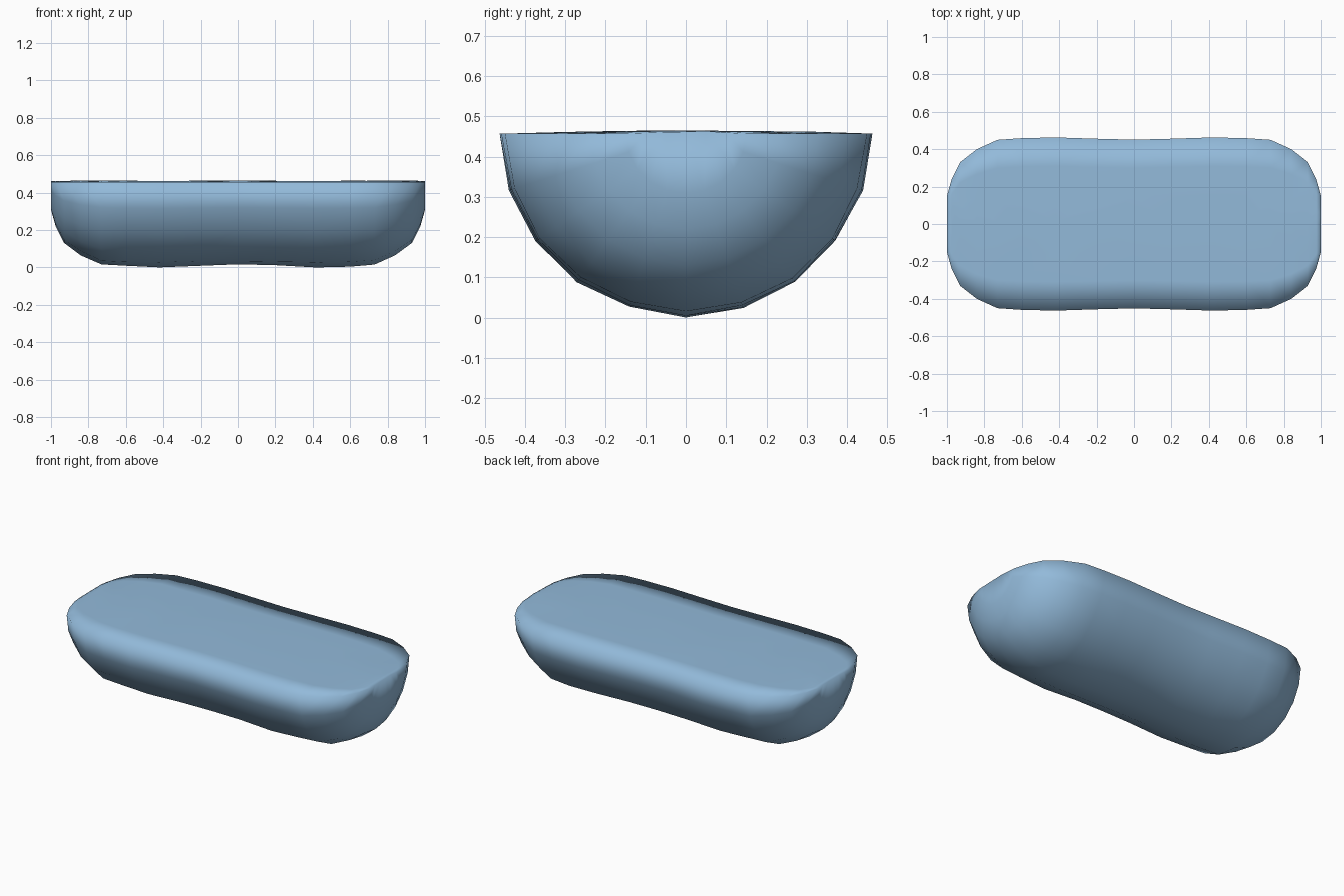
import bpy
import bmesh
import math
import random

random.seed(4)
cube = bpy.data.objects.get("Cube")
if cube:
    bpy.data.objects.remove(cube, do_unlink=True)

# Flat colour
blue = bpy.data.materials.new("soft_blue")
blue.use_nodes = True
colour = (0.29, 0.49, 0.70, 1)
blue.diffuse_color = colour
bsdf = blue.node_tree.nodes["Principled BSDF"]
bsdf.inputs["Base Color"].default_value = colour
bsdf.inputs["Roughness"].default_value = 0.7

RIM = 0.457
ARC = 10      # sides of the rounded underside
ACROSS = 6    # spans across the flat top
# Half outline: distance along the body, radius
half = [(0, 0.451), (0.2, 0.456), (0.42, 0.463), (0.6, 0.459), (0.73, 0.45),
        (0.84, 0.40), (0.93, 0.33), (0.975, 0.24), (1.0, 0.15)]
outline = [(-x, r) for x, r in reversed(half[1:])] + half


def section(bm, x, r):
    """One closed ring: a half-round underside and a barely crowned top."""
    ring = []
    for i in range(ARC + 1):
        a = math.pi * i / ARC
        rr = r - random.uniform(0, 0.006) * (0 < i < ARC and abs(x) < 0.9)
        ring.append(bm.verts.new((x, rr * math.cos(a), RIM * (1 - rr * math.sin(a) / 0.463))))
    for i in range(1, ACROSS):
        t = 2 * i / ACROSS - 1
        crown = 0.006 * (1 - t * t) + random.uniform(-0.002, 0.002)
        ring.append(bm.verts.new((x, r * t, RIM + crown)))
    return ring


# Half-capsule body, lofted along its length
bm = bmesh.new()
rings = [section(bm, x, r) for x, r in outline]
for a, b in zip(rings, rings[1:]):
    n = len(a)
    for i in range(n):
        j = (i + 1) % n
        bm.faces.new((a[i], a[j], b[j], b[i]))
bm.faces.new(rings[0])
bm.faces.new(rings[-1])
bmesh.ops.recalc_face_normals(bm, faces=bm.faces)
bmesh.ops.triangulate(bm, faces=bm.faces, quad_method='SHORT_EDGE')
for f in bm.faces:
    f.smooth = True

mesh = bpy.data.meshes.new("half_capsule_body")
bm.to_mesh(mesh)
bm.free()
mesh.materials.append(blue)
body = bpy.data.objects.new("half_capsule_body", mesh)
bpy.context.collection.objects.link(body)
